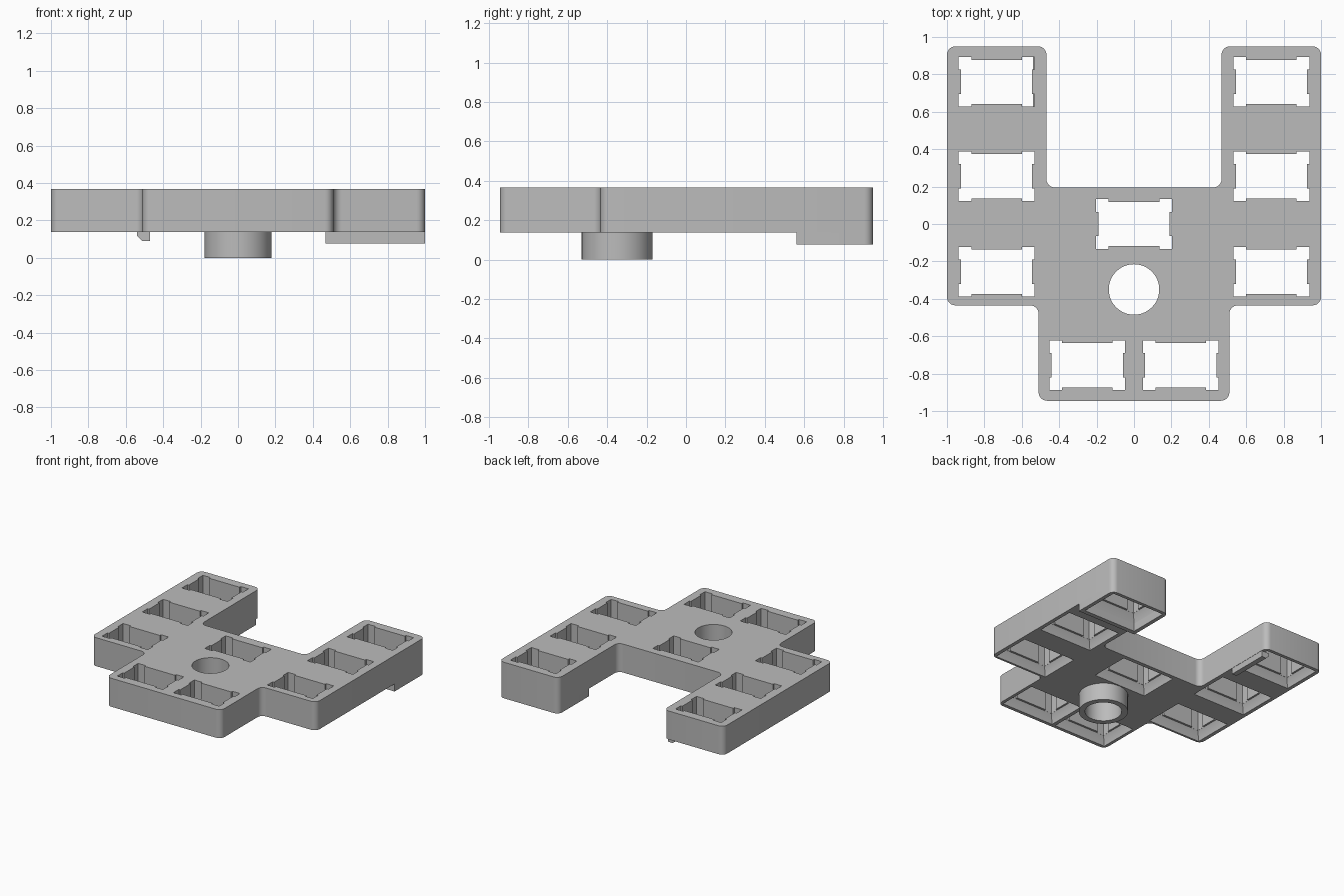
import bpy, bmesh, math
from mathutils import Vector

cube = bpy.data.objects.get("Cube")
if cube:
    bpy.data.objects.remove(cube, do_unlink=True)

grey = bpy.data.materials.new("plain grey")
grey.use_nodes = True
grey.diffuse_color = (0.5, 0.5, 0.5, 1)
grey.node_tree.nodes["Principled BSDF"].inputs["Base Color"].default_value = (0.5, 0.5, 0.5, 1)

BASE, TOP = 0.138, 0.367
HOLE = (0, -0.35)
POCKETS = [(s * 0.735, y) for s in (-1, 1) for y in (0.76, 0.255, -0.255)]
POCKETS += [(0, 0), (-0.25, -0.755), (0.25, -0.755)]


def fillet(points, radius, steps=6):
    """Round every right-angled corner of a closed outline."""
    out = []
    for i, p in enumerate(points):
        p = Vector(p)
        a = (Vector(points[i - 1]) - p).normalized() * radius
        b = (Vector(points[(i + 1) % len(points)]) - p).normalized() * radius
        for k in range(steps + 1):
            t = k / steps * math.pi / 2
            out.append(p + a * (1 - math.sin(t)) + b * (1 - math.cos(t)))
    return out


def circle(center, radius, n=48):
    return [(center[0] + radius * math.cos(2 * math.pi * i / n),
             center[1] + radius * math.sin(2 * math.pi * i / n)) for i in range(n)]


def rect(center, hx, hy):
    return [(center[0] + a * hx, center[1] + b * hy)
            for a, b in ((-1, -1), (1, -1), (1, 1), (-1, 1))]


def loft(bm, layers):
    """Closed solid through (outline, z) layers with equal point counts."""
    rings = [[bm.verts.new((p[0], p[1], z)) for p in pts] for pts, z in layers]
    n = len(rings[0])
    for low, high in zip(rings, rings[1:]):
        for i in range(n):
            j = (i + 1) % n
            bm.faces.new((low[i], low[j], high[j], high[i]))
    bm.faces.new(rings[0][::-1])
    bm.faces.new(rings[-1])


def make(name, bm):
    bmesh.ops.recalc_face_normals(bm, faces=bm.faces)
    mesh = bpy.data.meshes.new(name)
    bm.to_mesh(mesh)
    bm.free()
    mesh.materials.append(grey)
    obj = bpy.data.objects.new(name, mesh)
    bpy.context.collection.objects.link(obj)
    return obj


def solid(name, outline, z0, z1):
    bm = bmesh.new()
    loft(bm, [(outline, z0), (outline, z1)])
    return make(name, bm)


def notched(center):
    """Rectangular opening with a shallow tooth on each side."""
    quarter = [(0.19, 0.065), (0.203, 0.065), (0.203, 0.133), (0.135, 0.133), (0.135, 0.118)]
    pts = []
    for sx, sy in ((1, 1), (-1, 1), (-1, -1), (1, -1)):
        q = quarter if sx * sy > 0 else quarter[::-1]
        pts += [(center[0] + sx * x, center[1] + sy * y) for x, y in q]
    return pts


# Cutters: notched openings with the round hole, and flared undersides
bm = bmesh.new()
for c in POCKETS:
    loft(bm, [(notched(c), -0.1), (notched(c), 0.5)])
hole = circle(HOLE, 0.135)
loft(bm, [(hole, -0.1), (hole, 0.5)])
openings = make("opening_cutter", bm)

bm = bmesh.new()
for c in POCKETS:
    wide = rect(c, 0.235, 0.163)
    loft(bm, [(wide, -0.1), (wide, BASE + 0.005), (rect(c, 0.204, 0.134), 0.205)])
flares = make("flare_cutter", bm)
for cutter in (openings, flares):
    cutter.hide_render = True
    cutter.hide_viewport = False

# Main plate: two arms, bridge and front section
half = [(0.51, -0.945), (0.51, -0.435), (1, -0.435), (1, 0.95), (0.468, 0.95), (0.468, 0.195)]
outline = half + [(-x, y) for x, y in reversed(half)]
plate = solid("main_plate", fillet(outline, 0.045), BASE, TOP)

# Deeper skirt beneath the end of the left arm
skirt_shape = [(0.468, 0.562), (1, 0.562)] + fillet(
    [(0.468, 0.562), (1, 0.562), (1, 0.95), (0.468, 0.95)], 0.045)[14:]
skirt = solid("arm_skirt", skirt_shape, 0.077, BASE)

# Round socket under the plate
socket = solid("round_socket", circle(HOLE, 0.18), 0, BASE)

# Chamfered lip beneath the inner edge of the right arm
bm = bmesh.new()
lip_profile = [(-0.54, BASE), (-0.54, 0.118), (-0.512, 0.09), (-0.47, 0.09), (-0.47, BASE)]
ends = [[bm.verts.new((x, y, z)) for x, z in lip_profile] for y in (0.56, 0.9)]
for i in range(5):
    j = (i + 1) % 5
    bm.faces.new((ends[0][i], ends[0][j], ends[1][j], ends[1][i]))
bm.faces.new(ends[0])
bm.faces.new(ends[1][::-1])
lip = make("arm_lip", bm)

# Cut the openings and bake the result
for obj, cutters in ((plate, (openings, flares)), (skirt, (flares,)), (socket, (openings,))):
    for cutter in cutters:
        mod = obj.modifiers.new("cut", "BOOLEAN")
        mod.operation = "DIFFERENCE"
        mod.solver = "EXACT"
        mod.object = cutter
bpy.context.view_layer.update()
graph = bpy.context.evaluated_depsgraph_get()
for obj in (plate, skirt, socket):
    baked = bpy.data.meshes.new_from_object(obj.evaluated_get(graph))
    obj.modifiers.clear()
    obj.data = baked
for cutter in (openings, flares):
    bpy.data.objects.remove(cutter, do_unlink=True)

# Smooth the round corners, keep other edges sharp
bpy.ops.object.select_all(action="DESELECT")
for obj in (plate, skirt, socket, lip):
    obj.select_set(True)
bpy.context.view_layer.objects.active = plate
bpy.ops.object.shade_smooth_by_angle(angle=math.radians(30))
